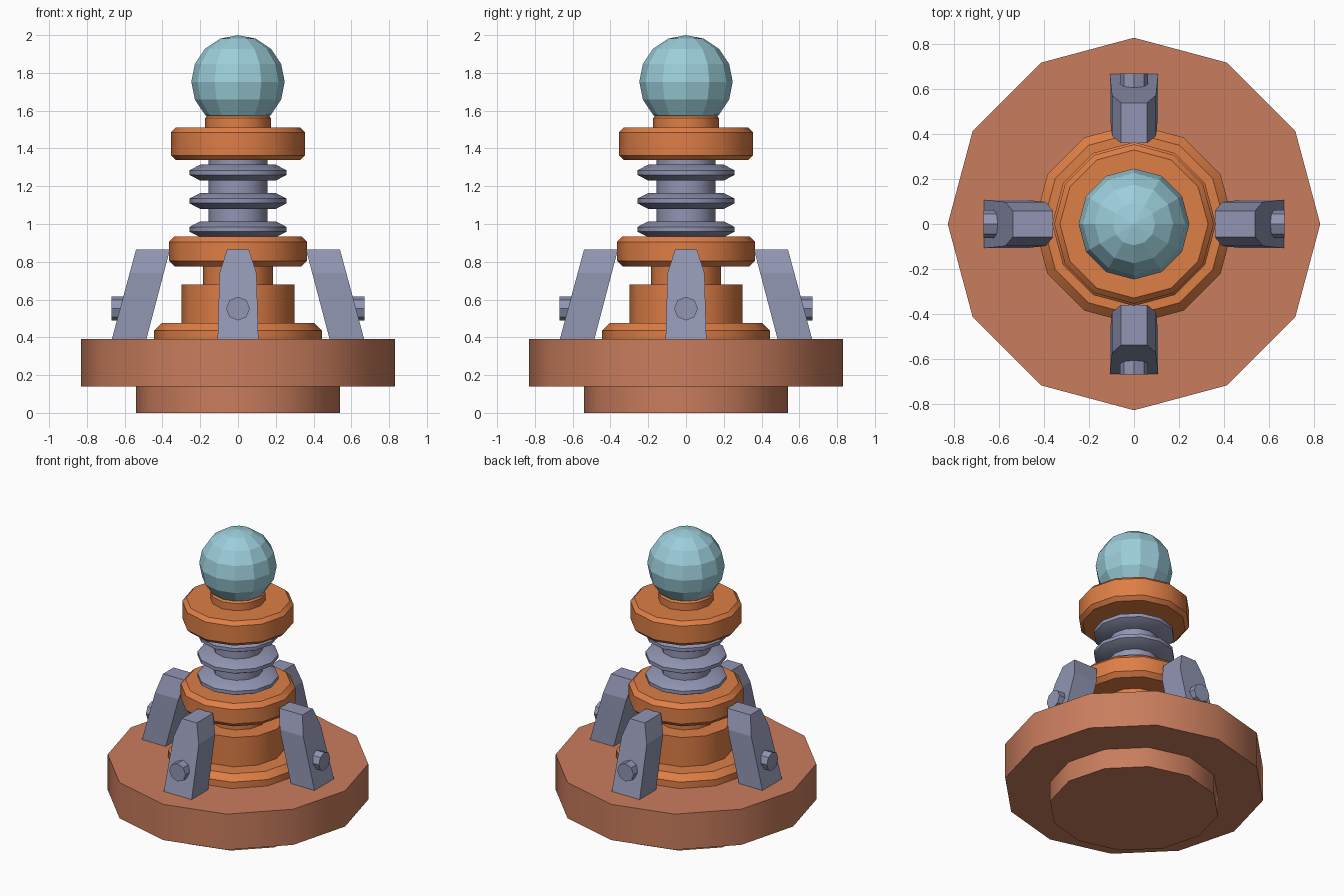
import bpy
import bmesh
import math
from mathutils import Matrix

if "Cube" in bpy.data.objects:
    bpy.data.objects.remove(bpy.data.objects["Cube"])


def srgb(r, g, b):
    lin = [(c / 255 / 12.92) if c < 11 else ((c / 255 + 0.055) / 1.055) ** 2.4 for c in (r, g, b)]
    return (*lin, 1.0)


def material(name, rgb):
    m = bpy.data.materials.new(name)
    m.diffuse_color = srgb(*rgb)
    m.use_nodes = True
    m.node_tree.nodes["Principled BSDF"].inputs["Base Color"].default_value = m.diffuse_color
    return m


BROWN = material("clay brown", (201, 125, 93))
ORANGE = material("copper orange", (222, 126, 70))
GREY = material("steel grey", (145, 149, 178))
TEAL = material("pale teal", (156, 206, 219))


def finish(name, bm, mat, smooth=False):
    bmesh.ops.recalc_face_normals(bm, faces=bm.faces)
    me = bpy.data.meshes.new(name)
    bm.to_mesh(me)
    bm.free()
    me.materials.append(mat)
    if smooth:
        me.shade_smooth()
        me.set_sharp_from_angle(angle=math.radians(35))
    ob = bpy.data.objects.new(name, me)
    bpy.context.collection.objects.link(ob)
    return ob


def lathe(name, profile, mat, sides=12):
    """Closed turned solid from (radius, height) pairs, bottom to top."""
    bm = bmesh.new()
    rings = []
    for r, z in profile:
        rings.append([bm.verts.new((r * math.cos(2 * math.pi * i / sides),
                                    r * math.sin(2 * math.pi * i / sides), z))
                      for i in range(sides)])
    for a, b in zip(rings, rings[1:]):
        for i in range(sides):
            j = (i + 1) % sides
            bm.faces.new((a[i], a[j], b[j], b[i]))
    bm.faces.new(rings[0][::-1])
    bm.faces.new(rings[-1])
    return finish(name, bm, mat, True)


# Stepped base
lathe("base_foot", [(0.54, 0), (0.54, 0.14)], BROWN)
lathe("base_plate", [(0.83, 0.14), (0.83, 0.39)], BROWN)

# Orange body stack
lathe("lower_ring", [(0.445, 0.39), (0.445, 0.435), (0.405, 0.475)], ORANGE)
lathe("drum", [(0.30, 0.475), (0.30, 0.68)], ORANGE)
lathe("waist", [(0.185, 0.68), (0.185, 0.79)], ORANGE)
lathe("middle_disc", [(0.335, 0.775), (0.365, 0.805), (0.365, 0.905), (0.335, 0.935)], ORANGE)

# Grey insulator column with fins
lathe("column", [(0.157, 0.93), (0.157, 1.345)], GREY)
for k in range(3):
    z = 0.972 + 0.15 * k
    lathe(f"fin_{k + 1}", [(0.20, z - 0.042), (0.258, z - 0.012), (0.258, z + 0.012),
                           (0.20, z + 0.042)], GREY)

# Upper disc and neck
lathe("upper_disc", [(0.33, 1.338), (0.355, 1.363), (0.355, 1.485), (0.33, 1.51)], ORANGE)
lathe("neck", [(0.175, 1.51), (0.175, 1.56), (0.165, 1.572)], ORANGE)

# Faceted globe
bm = bmesh.new()
bmesh.ops.create_uvsphere(bm, u_segments=12, v_segments=8, radius=0.247,
                          matrix=Matrix.Translation((0, 0, 1.753)))
finish("globe", bm, TEAL)


def leg(name, angle):
    """Leaning brace: sections at foot, shoulder and top, tapering towards the top."""
    bm = bmesh.new()
    rings = []
    for z, half in ((0.39, 0.108), (0.74, 0.098), (0.865, 0.058)):
        t = (z - 0.39) / 0.475
        inner, outer = 0.485 - 0.125 * t, 0.668 - 0.128 * t
        rings.append([bm.verts.new(p) for p in ((inner, -half, z), (outer, -half, z),
                                                (outer, half, z), (inner, half, z))])
    for a, b in zip(rings, rings[1:]):
        for i in range(4):
            j = (i + 1) % 4
            bm.faces.new((a[i], a[j], b[j], b[i]))
    bm.faces.new(rings[0][::-1])
    bm.faces.new(rings[-1])
    finish(name, bm, GREY).rotation_euler.z = angle


def bolt(name, angle):
    """Octagonal bolt pointing outwards through a brace."""
    bm = bmesh.new()
    bmesh.ops.create_cone(bm, cap_ends=True, segments=8, radius1=0.063, radius2=0.063, depth=0.13,
                          matrix=Matrix.Translation((0.605, 0, 0.552)) @ Matrix.Rotation(math.pi / 2, 4, 'Y'))
    finish(name, bm, GREY).rotation_euler.z = angle


# Four braces, each with a bolt
for k, side in enumerate(("right", "back", "left", "front")):
    leg(f"{side}_brace", k * math.pi / 2)
    bolt(f"{side}_bolt", k * math.pi / 2)
